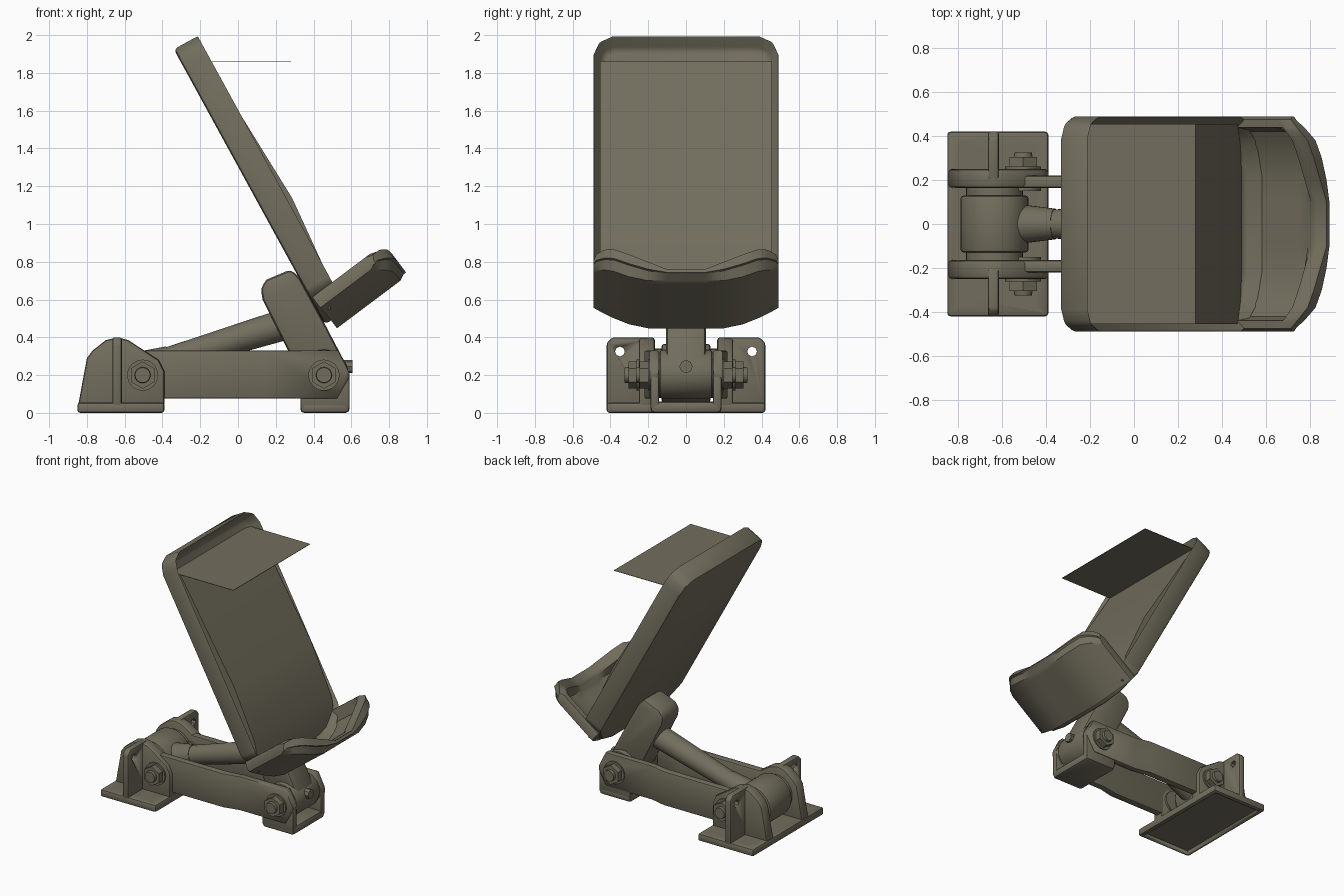
import bpy, bmesh, math
from mathutils import Vector

cube = bpy.data.objects.get("Cube")
if cube:
    bpy.data.objects.remove(cube, do_unlink=True)

olive = bpy.data.materials.new("olive_grey")
olive.use_nodes = True
colour = (0.17, 0.155, 0.11, 1)
olive.diffuse_color = colour
olive.node_tree.nodes["Principled BSDF"].inputs["Base Color"].default_value = colour


def finish(name, bm, bevel=0, segments=2):
    bmesh.ops.recalc_face_normals(bm, faces=bm.faces[:])
    mesh = bpy.data.meshes.new(name)
    bm.to_mesh(mesh)
    bm.free()
    mesh.materials.append(olive)
    obj = bpy.data.objects.new(name, mesh)
    bpy.context.scene.collection.objects.link(obj)
    bpy.ops.object.select_all(action='DESELECT')
    obj.select_set(True)
    bpy.context.view_layer.objects.active = obj
    if bevel:
        mod = obj.modifiers.new("Bevel", 'BEVEL')
        mod.width, mod.segments = bevel, segments
        mod.angle_limit = math.radians(40)
        bpy.ops.object.modifier_apply(modifier=mod.name)
    bpy.ops.object.shade_smooth_by_angle(angle=math.radians(35))
    return obj


def prism_mesh(points, place, a, b):
    """Extrude a 2D outline from a to b; place maps (p, q, t) to a position."""
    bm = bmesh.new()
    near = [bm.verts.new(place(p, q, a)) for p, q in points]
    far = [bm.verts.new(place(p, q, b)) for p, q in points]
    bm.faces.new(near)
    top = bm.faces.new(far)
    for i in range(len(points)):
        j = (i + 1) % len(points)
        bm.faces.new((near[i], near[j], far[j], far[i]))
    return bm, top


def prism(name, points, place, a, b, bevel=0.0, segments=2):
    return finish(name, prism_mesh(points, place, a, b)[0], bevel, segments)


def along_y(p, q, t):
    return Vector((p, t, q))


def along_z(p, q, t):
    return Vector((p, q, t))


def along_x(p, q, t):
    return Vector((t, p, q))


def rod(name, start, end, r1, r2=None, sides=32, bevel=0.0):
    start, end = Vector(start), Vector(end)
    axis = end - start
    bm = bmesh.new()
    bmesh.ops.create_cone(bm, cap_ends=True, segments=sides, radius1=r1,
                          radius2=r1 if r2 is None else r2, depth=axis.length)
    turn = axis.to_track_quat('Z', 'Y').to_matrix()
    for v in bm.verts:
        v.co = turn @ v.co + (start + end) / 2
    return finish(name, bm, bevel)


def cut(obj, cutter):
    cutter.hide_render = True
    mod = obj.modifiers.new("Cut", 'BOOLEAN')
    mod.operation, mod.object, mod.solver = 'DIFFERENCE', cutter, 'EXACT'
    bpy.ops.object.select_all(action='DESELECT')
    obj.select_set(True)
    bpy.context.view_layer.objects.active = obj
    bpy.ops.object.modifier_apply(modifier=mod.name)
    bpy.data.objects.remove(cutter, do_unlink=True)


def rect(x0, x1, y0, y1):
    return [(x0, y0), (x1, y0), (x1, y1), (x0, y1)]


def clamp(v):
    return max(0.0, min(1.0, v))


# Tilted tray with a recessed front
down, out = Vector((0.48, 0, -0.877)), Vector((0.877, 0, 0.48))
tray_top = Vector((-0.34, 0, 1.925))


def on_tray(y, l, n):
    return tray_top + down * l + out * n + Vector((0, y, 0))


half = [(0.39, 0), (0.46, 0.035), (0.49, 0.11), (0.49, 1.47), (0.37, 1.61), (0.22, 1.66)]
outline = half + [(-y, l) for y, l in reversed(half)]
bm, front = prism_mesh(outline, on_tray, 0, 0.157)
bmesh.ops.recalc_face_normals(bm, faces=bm.faces[:])
bmesh.ops.inset_region(bm, faces=[front], thickness=0.045, depth=0)
for v in front.verts:
    v.co -= out * 0.09
finish("tray", bm, 0.022, 2)

# Backrest panel in the tray and the thin flap at its head
prism("backrest_panel", [(-0.16, 1.86), (0.288, 1.135), (0.46, 0.76), (0.49, 0.55),
                         (0.44, 0.55), (-0.26, 1.86)], along_y, -0.455, 0.455)
prism("flap", rect(-0.16, 0.28, -0.455, 0.455), along_z, 1.858, 1.861)

# Scooped ledge, lofted along its length
origin, fwd, up = Vector((0.5, 0, 0.43)), Vector((0.8, 0, 0.6)), Vector((-0.6, 0, 0.8))
right_half = [0.1, 0.2, 0.3, 0.38, 0.42, 0.44, 0.475, 0.49]
stations = [-y for y in reversed(right_half)] + right_half


def ledge_heights(y, u):
    a = abs(y)
    low = 0.14 * clamp((a - 0.2) / 0.29) ** 1.6
    rim = 0.05 + 0.16 * clamp((a - 0.1) / 0.33) - (0.03 if a > 0.48 else 0)
    high = rim if (a > 0.43 or u > 0.41) else min(low + 0.035, rim)
    if u > 0.48:
        high -= 0.012
        low += 0.45 * (high - low)
    return low, high


bm = bmesh.new()
rings = []
for u in (0.03, 0.15, 0.25, 0.34, 0.39, 0.42, 0.45, 0.485, 0.5):
    lows, highs = [], []
    for y in stations:
        low, high = ledge_heights(y, u)
        reach = u * (1 - 0.2 * clamp((abs(y) - 0.36) / 0.13) ** 1.5)
        base = origin + fwd * reach + Vector((0, y, 0))
        lows.append(bm.verts.new(base + up * low))
        highs.append(bm.verts.new(base + up * high))
    rings.append(lows + highs[::-1])
count = len(rings[0])
for r0, r1 in zip(rings, rings[1:]):
    for i in range(count):
        j = (i + 1) % count
        bm.faces.new((r0[i], r0[j], r1[j], r1[i]))
for ring in (rings[0], rings[-1]):
    for i in range(len(stations) - 1):
        bm.faces.new((ring[i], ring[i + 1], ring[count - 2 - i], ring[count - 1 - i]))
finish("ledge", bm)

# Post carrying the tray, with its pivot barrel and end screw
prism("post", [(0.28, 0.76), (0.15, 0.705), (0.12, 0.66), (0.13, 0.6), (0.33, 0.2),
               (0.57, 0.26), (0.46, 0.47), (0.33, 0.71)], along_y, -0.105, 0.105, 0.025)
rod("post_barrel", (0.455, -0.14, 0.205), (0.455, 0.14, 0.205), 0.13, bevel=0.015)
rod("barrel_screw", (0.55, 0, 0.245), (0.605, 0, 0.245), 0.035, sides=8)

# Strut from the base barrel up to the post
rod("strut", (-0.62, 0, 0.205), (0.22, 0, 0.46), 0.06, 0.082)
rod("strut_collar", (-0.6, 0, 0.21), (-0.36, 0, 0.285), 0.1, 0.07)
rod("base_barrel", (-0.635, -0.13, 0.21), (-0.635, 0.13, 0.21), 0.155, bevel=0.015)
rod("base_axle", (-0.635, -0.18, 0.21), (-0.635, 0.18, 0.21), 0.13)

# Base plate with screw holes and a hollow underside
base = prism("base_plate", rect(-0.85, -0.39, -0.42, 0.42), along_z, 0, 0.055, 0.014)
cut(base, prism("hollow", rect(-0.82, -0.42, -0.39, 0.39), along_z, -0.1, 0.025))
for x in (-0.77, -0.48):
    for y in (-0.34, 0.34):
        cut(base, rod("hole_cutter", (x, y, -0.1), (x, y, 0.2), 0.035, sides=8))

# Foot bracket under the front pivot
prism("foot", rect(0.33, 0.59, -0.188, 0.188), along_z, 0, 0.06, 0.02)

tower = [(-0.848, 0.03), (-0.8, 0.29), (-0.77, 0.33), (-0.7, 0.385), (-0.64, 0.4),
         (-0.58, 0.385), (-0.42, 0.28), (-0.39, 0.22), (-0.39, 0.03)]
link = [(-0.6, 0.12), (-0.54, 0.08), (0.53, 0.075), (0.57, 0.13), (0.59, 0.21),
        (0.575, 0.27), (0.53, 0.33), (-0.55, 0.33), (-0.6, 0.28)]
link_plan = [(-0.6, 0.165), (0.03, 0.165), (0.15, 0.143), (0.59, 0.143),
             (0.59, 0.193), (0.15, 0.193), (0.03, 0.22), (-0.6, 0.22)]
gusset = [(0.2, 0.03), (0.42, 0.03), (0.42, 0.37), (0.39, 0.4), (0.2, 0.4)]

for side, s in (("right", -1), ("left", 1)):
    # Tower wall and its pierced gusset
    prism(side + "_tower", tower, along_y, s * 0.165, s * 0.25, 0.015)
    plate = prism(side + "_gusset", [(s * y, z) for y, z in gusset], along_x,
                  -0.665, -0.615, 0.012)
    cut(plate, rod("hole_cutter", (-0.8, s * 0.35, 0.325), (-0.5, s * 0.35, 0.325),
                   0.026, sides=8))
    # Stepped side link, trimmed by its side profile
    bar = prism(side + "_link", [(x, s * y) for x, y in link_plan], along_z, 0.075, 0.33, 0.01)
    for x0, z0, x1, z1 in ((0.53, 0.33, 0.59, 0.21), (0.59, 0.19, 0.52, 0.07)):
        corner = [(x0, z0), (x1, z1), (0.7, z1), (0.7, z0)]
        cut(bar, prism("corner_cutter", corner, along_y, 0.0, s * 0.4))
    prism(side + "_foot_wall", rect(0.33, 0.59, 0.02, 0.2), along_y, s * 0.143, s * 0.188, 0.01)
    # Pivot bolts with hexagonal heads
    for label, x, y in (("rear", -0.505, 0.25), ("front", 0.455, 0.19)):
        rod(f"{side}_{label}_washer", (x, s * (y - 0.1), 0.2), (x, s * (y + 0.012), 0.2), 0.082)
        rod(f"{side}_{label}_nut", (x, s * y, 0.2), (x, s * (y + 0.055), 0.2), 0.072, sides=6)
        rod(f"{side}_{label}_bolt_tip", (x, s * y, 0.2), (x, s * (y + 0.075), 0.2),
            0.05, 0.04, sides=16)
